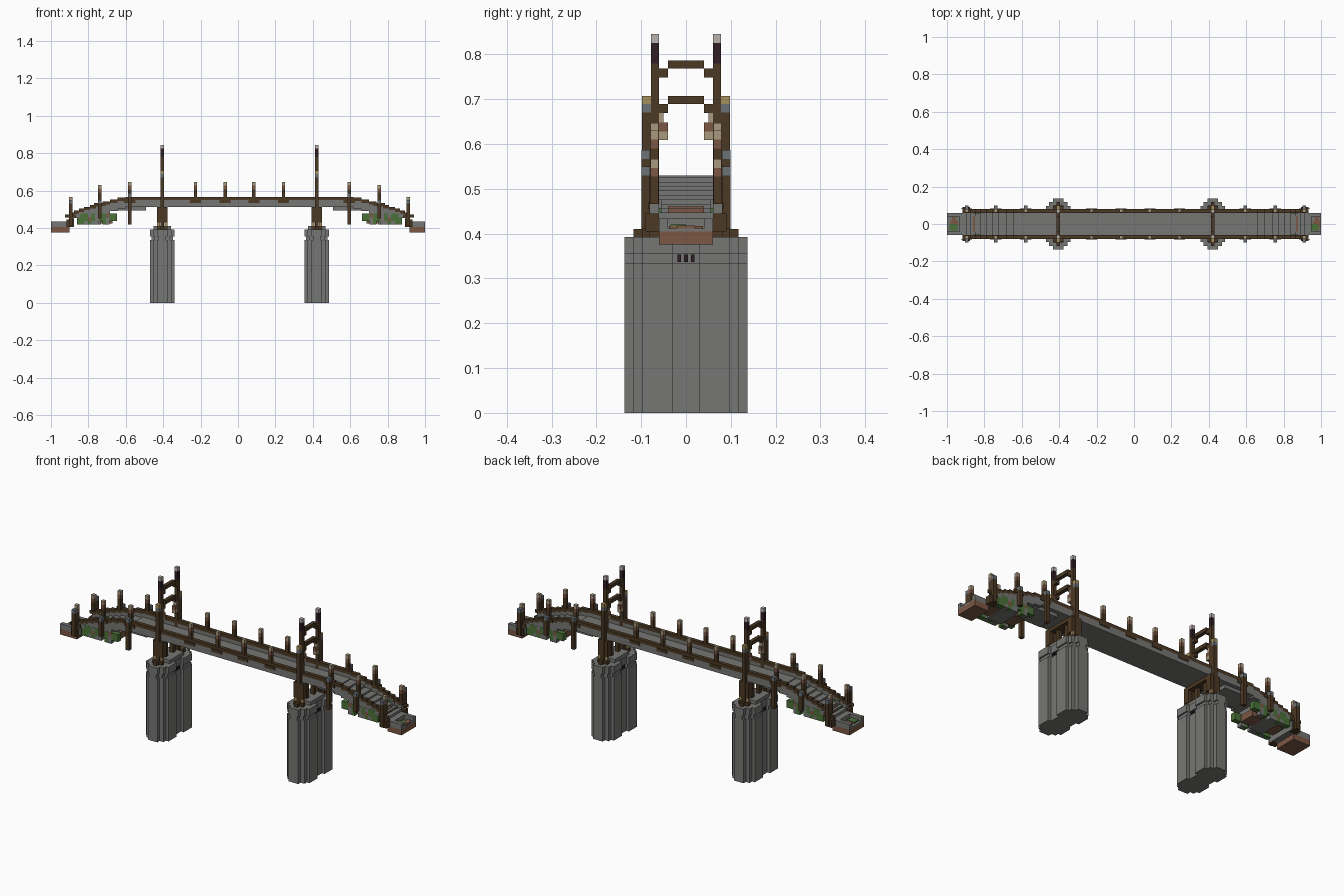
import bpy, bmesh, random

random.seed(4)
cube = bpy.data.objects.get("Cube")
if cube:
    bpy.data.objects.remove(cube)

MID = 0.008          # bridge centre along x
B = 0.0195           # block size


def material(name, r, g, b):
    m = bpy.data.materials.new(name)
    m.use_nodes = True
    m.diffuse_color = (r, g, b, 1)
    m.node_tree.nodes["Principled BSDF"].inputs["Base Color"].default_value = (r, g, b, 1)
    return m


STONE = material("stone grey", 0.18, 0.18, 0.175)
WOOD = material("dark wood", 0.07, 0.04, 0.018)
EARTH = material("reddish earth", 0.2, 0.095, 0.058)
TAN = material("tan cap", 0.4, 0.32, 0.21)
PALE = material("pale cap", 0.48, 0.45, 0.42)
MAROON = material("dark maroon", 0.03, 0.013, 0.018)
GREEN = material("moss green", 0.07, 0.17, 0.04)
YELLOW = material("straw yellow", 0.38, 0.28, 0.11)
SLATE = material("slate grey", 0.15, 0.17, 0.19)


class Part:
    """Collects blocks of one colour in one object."""

    def __init__(self, name, mat):
        self.name, self.mat, self.bm = name, mat, bmesh.new()

    def box(self, x0, x1, y0, y1, z0, z1):
        v = [self.bm.verts.new((x, y, z)) for x in (x0, x1) for y in (y0, y1) for z in (z0, z1)]
        for q in ("0132", "4675", "0451", "2376", "0264", "1573"):
            self.bm.faces.new([v[int(i)] for i in q])

    def both_ends(self, u0, u1, y0, y1, z0, z1):
        for s in (-1, 1):
            a, b = sorted((MID + s * u0, MID + s * u1))
            self.box(max(a, -1), min(b, 1), y0, y1, z0, z1)

    def four(self, u0, u1, y0, y1, z0, z1):
        self.both_ends(u0, u1, y0, y1, z0, z1)
        self.both_ends(u0, u1, -y1, -y0, z0, z1)

    def post(self, u, y, z0, z1, w=B):
        self.four(u - w / 2, u + w / 2, y - w / 2, y + w / 2, z0, z1)

    def finish(self):
        bmesh.ops.recalc_face_normals(self.bm, faces=self.bm.faces)
        mesh = bpy.data.meshes.new(self.name)
        self.bm.to_mesh(mesh)
        self.bm.free()
        mesh.materials.append(self.mat)
        bpy.context.collection.objects.link(bpy.data.objects.new(self.name, mesh))


deck = Part("deck", STONE)
rails = Part("rails", WOOD)
piers = Part("piers", STONE)
towers = Part("towers", WOOD)
posts = Part("rail_posts", WOOD)
post_necks = Part("post_necks", EARTH)
post_caps = Part("post_caps", TAN)
tower_tips = Part("tower_tips", MAROON)
tower_caps = Part("tower_caps", PALE)
side_caps = Part("side_post_caps", YELLOW)
collars = Part("side_post_collars", SLATE)
earth = Part("earth_ends", EARTH)
moss = Part("moss", GREEN)
parts = [deck, rails, piers, towers, posts, post_necks, post_caps, tower_tips,
         tower_caps, side_caps, collars, earth, moss]

# Main span with side kerbs and wooden rails
FLAT = 0.61
deck.box(MID - FLAT, MID + FLAT, -0.06, 0.06, 0.513, 0.53)
for s in (-1, 1):
    y0, y1 = sorted((s * 0.06, s * 0.08))
    deck.box(MID - FLAT, MID + FLAT, y0, y1, 0.513, 0.549)
    rails.box(MID - FLAT, MID + FLAT, y0, y1, 0.549, 0.567)
deck.both_ends(0.5, 0.61, -0.06, 0.06, 0.495, 0.513)

# Stepped ramps going down at both ends
STEPS = 9
u = FLAT
for i in range(STEPS):
    width = 0.043 - 0.0025 * i
    top = 0.567 - 0.0098 * (i + 0.5)
    end = u + width
    under = top - 0.06 if u < 0.66 else 0.455
    if u > 0.86:
        under = 0.41
    deck.both_ends(u, end, -0.06, 0.06, min(under, 0.495), top - 0.037)
    deck.four(u, end, 0.06, 0.08, min(under, top - 0.04), top - 0.018)
    rails.four(u, end, 0.06, 0.08, top - 0.018, top)
    u = end
    if u > 0.905:
        break

# Earth and moss under the ramps
earth.both_ends(0.68, 0.87, -0.04, 0.04, 0.425, 0.46)
deck.both_ends(0.74, 0.82, -0.055, 0.055, 0.42, 0.46)
for i in range(11):
    u = 0.655 + i * B
    for row in range(3):
        z = 0.418 + row * B
        pick = random.random()
        if row == 0 and (i == 0 or pick < 0.2):
            continue
        part = moss if pick < 0.68 else earth if pick < 0.8 else deck
        part.four(u, u + B, 0.055, 0.081, z, z + B)

# Approach slabs: earth base, stone rim, planted middle
earth.both_ends(0.91, 1.02, -0.06, 0.06, 0.376, 0.405)
deck.four(0.91, 1.02, 0.04, 0.06, 0.405, 0.434)
deck.both_ends(0.905, 0.94, -0.06, 0.06, 0.405, 0.434)
deck.both_ends(0.94, 1.02, -0.04, 0.04, 0.405, 0.412)
earth.both_ends(0.95, 0.99, -0.02, 0.02, 0.412, 0.418)
earth.both_ends(0.96, 0.98, -0.038, 0.038, 0.412, 0.417)
for s in (-1, 1):
    x = s * 0.965
    moss.box(x - 0.022, x + 0.022, -0.035, 0.0, 0.412, 0.42)

# Rail posts with necks and caps
for u, top in ((0.077, 0.647), (0.235, 0.647), (0.587, 0.647), (0.747, 0.63), (0.903, 0.567)):
    posts.post(u, 0.07, top - 0.1, top - 0.04, 0.018)
    post_necks.post(u, 0.07, top - 0.04, top - 0.02, 0.018)
    post_caps.post(u, 0.07, top - 0.02, top, 0.018)
    posts.four(u - 0.03, u + 0.03, 0.08, 0.084, top - 0.112, top - 0.096)
for u, z0, z1 in ((0.587, 0.42, 0.567), (0.747, 0.45, 0.53), (0.903, 0.41, 0.53)):
    posts.post(u, 0.09, z0, z1)
    collars.post(u, 0.09, z1, z1 + B)
posts.four(0.885, 0.925, 0.06, 0.09, 0.405, 0.445)

# Stone piers: stepped plan with a waist and a recessed band
T = 0.413
PLAN = ((0, 0.03, 0.05), (0.03, 0.097, 0.066), (0.097, 0.117, 0.05), (0.117, 0.137, 0.028))
for z0, z1, inset in ((0, 0.335, 0), (0.335, 0.355, 0.008), (0.355, 0.392, 0)):
    for y0, y1, half in PLAN:
        piers.four(T - half + inset, T + half - inset, y0, y1, z0, z1)
piers.both_ends(T - 0.046, T + 0.046, -0.06, 0.06, 0.392, 0.41)
for y in (-0.015, 0, 0.015):
    for e in (-1, 1):
        tower_tips.both_ends(T + e * 0.042, T + e * 0.051, y - 0.004, y + 0.004, 0.337, 0.353)

# Gate towers: tall posts, side posts, cross beams and brackets
towers.post(T, 0.069, 0.392, 0.78, 0.0185)
tower_tips.post(T, 0.069, 0.78, 0.825, 0.0185)
tower_caps.post(T, 0.069, 0.825, 0.845, 0.0185)
towers.post(T, 0.088, 0.392, 0.67)
collars.post(T, 0.088, 0.67, 0.689)
side_caps.post(T, 0.088, 0.689, 0.707)
towers.four(T - 0.028, T + 0.028, 0.062, 0.095, 0.43, 0.513)
towers.four(T - 0.01, T + 0.01, 0.098, 0.117, 0.392, 0.41)
towers.four(T - 0.028, T + 0.028, 0.08, 0.098, 0.392, 0.412)
side_caps.post(T - 0.02, 0.088, 0.412, 0.43, 0.014)
side_caps.post(T + 0.02, 0.088, 0.412, 0.43, 0.014)
h = 0.0095
for z in (0.768, 0.689):
    towers.both_ends(T - h, T + h, -0.04, 0.04, z, z + 0.0185)
    towers.four(T - h, T + h, 0.04, 0.06, z - B, z)
post_caps.four(T - h, T + h, 0.05, 0.06, 0.648, 0.67)
post_necks.four(T - h, T + h, 0.04, 0.06, 0.628, 0.648)
post_caps.four(T - h, T + h, 0.04, 0.06, 0.609, 0.628)

# Timber frame carrying the deck on each pier
towers.both_ends(T - 0.028, T + 0.028, -0.08, 0.08, 0.495, 0.513)
towers.post(T, 0.03, 0.41, 0.495)

for p in parts:
    p.finish()
